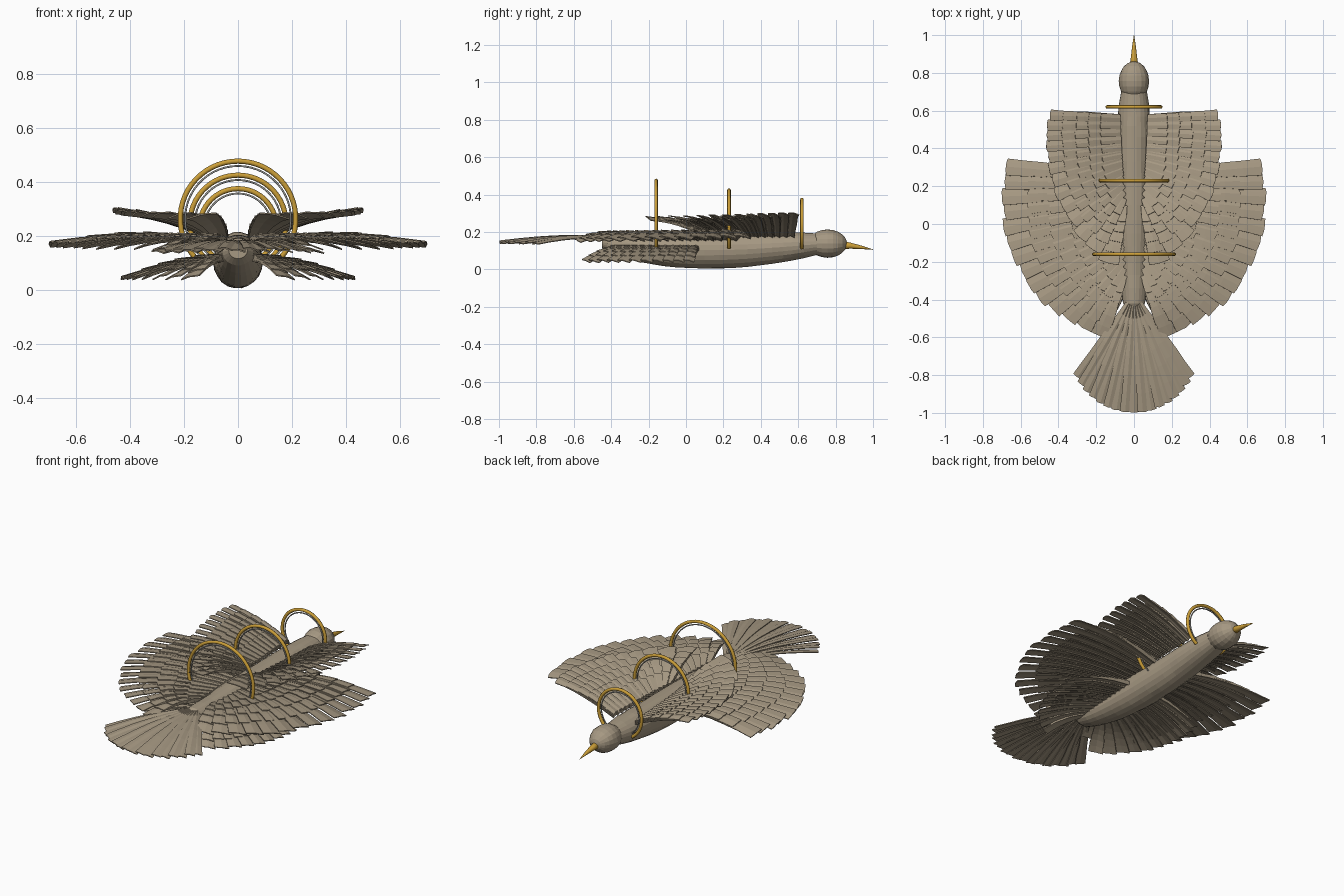
import bpy, bmesh, random
from math import sin, cos, pi, radians, asin
from mathutils import Vector

random.seed(4)
if "Cube" in bpy.data.objects:
    bpy.data.objects.remove(bpy.data.objects["Cube"])


def material(name, rgb):
    m = bpy.data.materials.new(name)
    m.use_nodes = True
    m.diffuse_color = (*rgb, 1)
    m.node_tree.nodes["Principled BSDF"].inputs["Base Color"].default_value = (*rgb, 1)
    return m


STONE = material("warm stone", (0.38, 0.315, 0.225))
GOLD = material("gold", (0.6, 0.345, 0.04))
GREY = material("pale grey", (0.4, 0.4, 0.38))


def finish(name, bm, mat, smooth=False):
    mesh = bpy.data.meshes.new(name)
    bmesh.ops.recalc_face_normals(bm, faces=bm.faces)
    bm.to_mesh(mesh)
    bm.free()
    mesh.materials.append(mat)
    for p in mesh.polygons:
        p.use_smooth = smooth
    ob = bpy.data.objects.new(name, mesh)
    bpy.context.collection.objects.link(ob)
    return ob


def loft(name, stations, mat, sides=22, jitter=0.0, smooth=False):
    """Skin oval rings given as (y, centre z, x radius, z radius)."""
    bm = bmesh.new()
    rings = []
    for y, zc, rx, rz in stations:
        ring = []
        for k in range(sides):
            a = 2 * pi * k / sides
            s = 1 + random.uniform(-jitter, jitter)
            ring.append(bm.verts.new((rx * s * cos(a), y, zc + rz * s * sin(a))))
        rings.append(ring)
    for r, q in zip(rings, rings[1:]):
        for k in range(sides):
            n = (k + 1) % sides
            bm.faces.new((r[k], r[n], q[n], q[k]))
    bm.faces.new(rings[0])
    bm.faces.new(rings[-1])
    return finish(name, bm, mat, smooth)


def feather(bm, root, tip, w0, w1, arch, roll, reach=1.0):
    """Ridged vane along part of the root-tip arc, widening to a blunt tip."""
    along = tip - root
    side = Vector((along.y, -along.x, 0)).normalized()
    steps = 6
    prev = None
    for i in range(steps + 1):
        t = i / steps
        c = root + along * t * reach
        c.z += arch * sin(pi * t * reach)
        w = (w0 + (w1 - w0) * t ** 0.8) / 2
        row = []
        for u in (-1, -0.5, 0, 0.5, 1):
            p = c + side * (u * w * random.uniform(0.93, 1.07))
            p.z += 0.005 * (1 - abs(u)) + roll * u * w
            if i == steps:
                p -= along.normalized() * (0.005 * u * u + random.uniform(0, 0.004))
            row.append(bm.verts.new(p))
        if prev:
            for k in range(4):
                bm.faces.new((prev[k], prev[k + 1], row[k + 1], row[k]))
        prev = row


def thicken(ob, depth):
    m = ob.modifiers.new("thickness", 'SOLIDIFY')
    m.thickness = depth
    m.offset = 0


def wing(name, centre, angles, radii, power, root_y, root_z, tip_z, count, arch):
    """Fan of flight feathers with shorter covert rows layered on top."""
    bm = bmesh.new()
    a0, a1 = map(radians, angles)
    for layer, reach in enumerate((1, 0.8, 0.62, 0.45, 0.28)):
        n = count + (layer % 2)
        for i in range(n):
            t = i / (n - 1)
            a = a0 + (a1 - a0) * t
            r = radii[0] + (radii[1] - radii[0]) * t ** power
            lift = Vector((0, 0, 0.005 * layer))
            root = Vector((0.072 - 0.017 * t, root_y[0] + (root_y[1] - root_y[0]) * t, root_z))
            tip = Vector((centre[0] + r * cos(a), centre[1] + r * sin(a),
                          tip_z[0] + (tip_z[1] - tip_z[0]) * t))
            width = abs(a1 - a0) * r / count * (0.45 + 0.55 * reach) * 1.2
            feather(bm, root + lift, tip + lift, 0.04, width, arch, 0.2,
                    reach * random.uniform(0.97, 1.01))
    ob = finish(name, bm, STONE)
    thicken(ob, 0.005)
    mirror = ob.modifiers.new("other side", 'MIRROR')
    mirror.use_axis[0] = True


# Body, head and beak
loft("body", [(-0.45, 0.145, 0.035, 0.03), (-0.42, 0.14, 0.058, 0.05),
              (-0.34, 0.127, 0.068, 0.066), (-0.27, 0.118, 0.075, 0.074),
              (-0.2, 0.112, 0.08, 0.082), (-0.12, 0.108, 0.085, 0.09),
              (-0.05, 0.106, 0.088, 0.095), (0.02, 0.104, 0.09, 0.098),
              (0.1, 0.103, 0.092, 0.099), (0.18, 0.104, 0.092, 0.098),
              (0.25, 0.105, 0.092, 0.097), (0.33, 0.108, 0.091, 0.094),
              (0.4, 0.112, 0.09, 0.09), (0.46, 0.116, 0.089, 0.086),
              (0.52, 0.12, 0.087, 0.081), (0.57, 0.124, 0.085, 0.076),
              (0.63, 0.129, 0.08, 0.069), (0.7, 0.135, 0.068, 0.058)],
     STONE, jitter=0.015)
head = []
for j in range(11):
    a = pi * (0.04 + 0.92 * j / 10)
    head.append((0.757 - 0.104 * cos(a), 0.138, 0.08 * sin(a), 0.076 * sin(a)))
loft("head", head, STONE, 18, jitter=0.015)
loft("beak", [(0.83, 0.132, 0.024, 0.023), (0.88, 0.127, 0.017, 0.016),
              (0.94, 0.118, 0.01, 0.009), (1.0, 0.106, 0.001, 0.001)],
     GOLD, 12, smooth=True)

# Three pairs of wings
wing("front_wings", (0.06, 0.52), (8, -84), (0.4, 0.74), 2.1,
     (0.56, 0.1), 0.175, (0.3, 0.275), 13, 0.02)
wing("middle_wings", (0.06, 0.15), (14, -80), (0.635, 0.75), 1.5,
     (0.25, -0.27), 0.155, (0.172, 0.155), 14, 0.03)
wing("rear_wings", (0.06, -0.05), (10, -76), (0.365, 0.51), 1.4,
     (0.05, -0.34), 0.105, (0.042, 0.04), 11, 0.016)

# Tail fan
bm = bmesh.new()
for i in range(17):
    u = i / 8 - 1
    a = radians(36 * u)
    r = 0.6 - 0.09 * u * u
    z = 0.006 * (i % 2)
    root = Vector((0.02 * u, -0.4, 0.168 + z))
    tip = Vector((r * sin(a), -0.4 - r * cos(a), 0.142 + z - 0.004 * u * u))
    feather(bm, root, tip, 0.02, 0.055, 0.014, 0.15)
thicken(finish("tail", bm, STONE), 0.005)


def arch_ring(name, y, zc, radius, tube, mat, foot_z=0.115):
    """Round tube following a circle, open at the bottom."""
    start = -asin(min(0.95, (zc - foot_z) / radius))
    curve = bpy.data.curves.new(name, 'CURVE')
    curve.dimensions = '3D'
    curve.bevel_depth = tube
    curve.bevel_resolution = 2
    curve.use_fill_caps = True
    path = curve.splines.new('POLY')
    path.points.add(40)
    for k, p in enumerate(path.points):
        a = start + (pi - 2 * start) * k / 40
        p.co = (radius * cos(a), y, zc + radius * sin(a), 1)
    curve.materials.append(mat)
    ob = bpy.data.objects.new(name, curve)
    bpy.context.collection.objects.link(ob)


# Hoops over the back, each with a thin inner liner
for label, y, zc, radius in (("rear", -0.16, 0.262, 0.214),
                             ("middle", 0.23, 0.246, 0.178),
                             ("front", 0.62, 0.232, 0.142)):
    arch_ring(label + "_hoop", y, zc, radius, 0.0095, GOLD)
    arch_ring(label + "_hoop_liner", y, zc, radius - 0.018, 0.0035, GREY)
